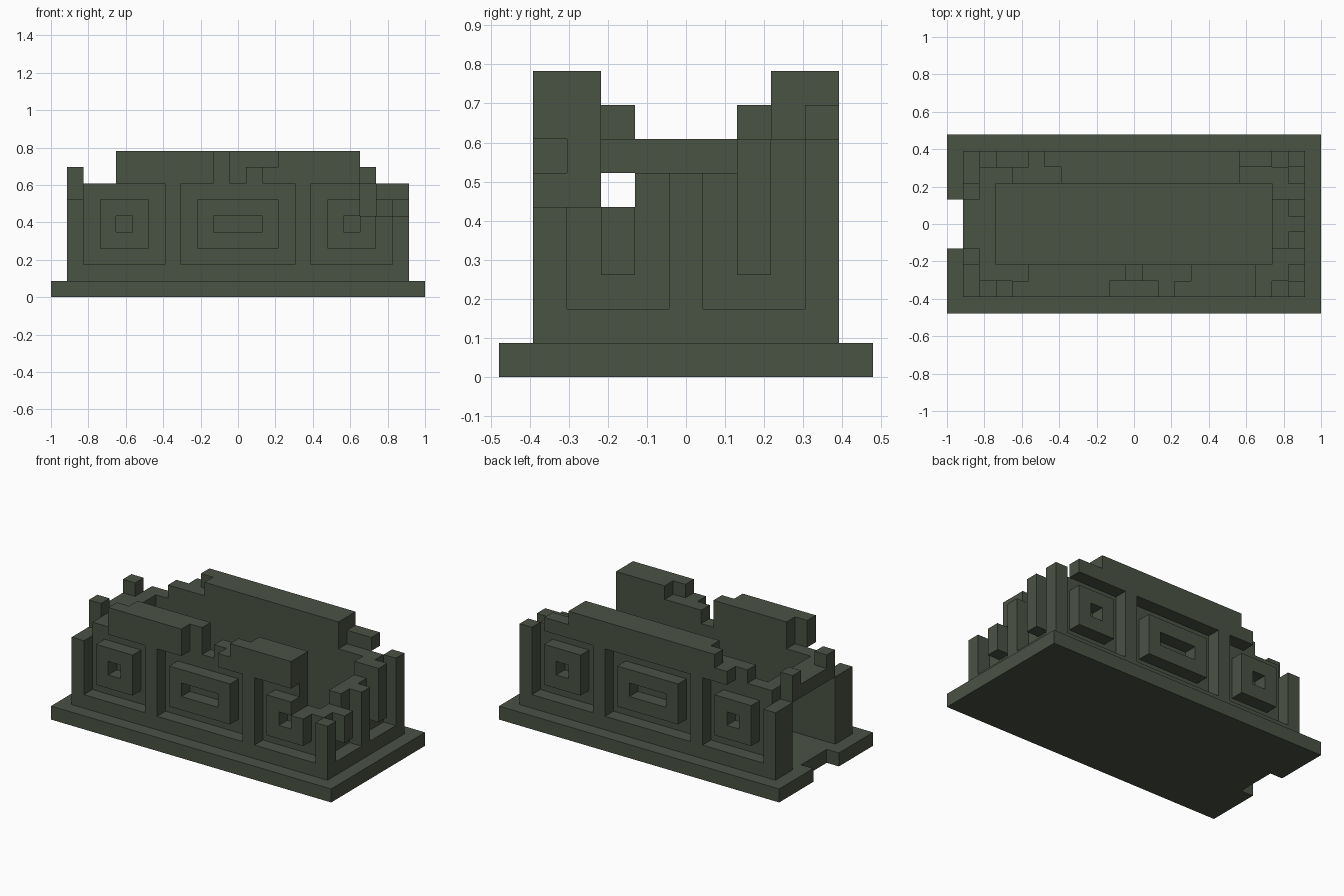
import bpy
import bmesh

cube = bpy.data.objects.get("Cube")
if cube:
    bpy.data.objects.remove(cube, do_unlink=True)

U = 2 / 23            # one block
NX, NY = 23, 11       # footprint in blocks

stone = bpy.data.materials.new("dark mossy stone")
stone.use_nodes = True
COLOR = (0.0685, 0.0844, 0.0578, 1)
stone.diffuse_color = COLOR
bsdf = stone.node_tree.nodes["Principled BSDF"]
bsdf.inputs["Base Color"].default_value = COLOR
bsdf.inputs["Roughness"].default_value = 0.9


def box(x0, x1, y0, y1, z0, z1):
    """Set of block cells filling a box."""
    return {(x, y, z) for x in range(x0, x1) for y in range(y0, y1) for z in range(z0, z1)}


def columns(y, runs):
    """Cells of one wall layer, from runs of (start x, end x, top)."""
    cells = set()
    for x0, x1, top in runs:
        cells |= box(x0, x1, y, y + 1, 1, top)
    return cells


def carve_panels(cells, y):
    """Cut the three framed recesses, each keeping a raised block with a hole."""
    for x0, x1 in ((2, 7), (8, 15), (16, 21)):
        recess = box(x0, x1, y, y + 1, 2, 7)
        raised = box(x0 + 1, x1 - 1, y, y + 1, 3, 6)
        hole = box(x0 + 2, x1 - 2, y, y + 1, 4, 5)
        cells = cells - (recess - (raised - hole))
    return cells


SIDES = {  # direction: corners of that face of a unit cell
    (1, 0, 0): ((1, 0, 0), (1, 1, 0), (1, 1, 1), (1, 0, 1)),
    (-1, 0, 0): ((0, 0, 0), (0, 0, 1), (0, 1, 1), (0, 1, 0)),
    (0, 1, 0): ((0, 1, 0), (0, 1, 1), (1, 1, 1), (1, 1, 0)),
    (0, -1, 0): ((0, 0, 0), (1, 0, 0), (1, 0, 1), (0, 0, 1)),
    (0, 0, 1): ((0, 0, 1), (1, 0, 1), (1, 1, 1), (0, 1, 1)),
    (0, 0, -1): ((0, 0, 0), (0, 1, 0), (1, 1, 0), (1, 0, 0)),
}


def build(name, cells):
    """Skin the outside of a set of cells as one object."""
    bm = bmesh.new()
    verts = {}
    for c in sorted(cells):
        for d, corners in SIDES.items():
            if tuple(a + b for a, b in zip(c, d)) in cells:
                continue
            face = []
            for k in corners:
                p = tuple(a + b for a, b in zip(c, k))
                if p not in verts:
                    verts[p] = bm.verts.new(((p[0] - NX / 2) * U, (p[1] - NY / 2) * U, p[2] * U))
                face.append(verts[p])
            bm.faces.new(face)
    mesh = bpy.data.meshes.new(name)
    bm.to_mesh(mesh)
    bm.free()
    mesh.materials.append(stone)
    bpy.context.collection.objects.link(bpy.data.objects.new(name, mesh))


# Base slab with a doorstep notch
build("base_slab", box(0, 23, 0, 11, 0, 1) - box(0, 1, 4, 7, 0, 1))

# Front wall: panelled outer layer and plain inner layer, crumbling tops
outer = columns(1, [(1, 2, 6), (2, 4, 6), (4, 10, 9), (10, 13, 7), (13, 14, 8),
                    (14, 19, 9), (19, 22, 5)])
inner = columns(2, [(1, 2, 6), (2, 5, 7), (5, 11, 9), (11, 12, 7), (12, 15, 8),
                    (15, 19, 9), (19, 21, 5)])
build("front_wall", carve_panels(outer, 1) | inner)

# Back wall
outer = columns(9, [(1, 2, 6), (2, 5, 6), (5, 6, 8), (6, 18, 9), (18, 20, 8), (20, 22, 7)])
inner = columns(8, [(1, 2, 6), (2, 4, 7), (4, 7, 8), (7, 18, 9), (18, 21, 7)])
build("back_wall", carve_panels(outer, 9) | inner)

# Right end wall: inner layer, sill, middle pillar and raised ribs in the recesses
end = box(20, 21, 3, 4, 1, 5) | box(20, 21, 4, 7, 1, 6) | box(20, 21, 7, 8, 1, 7)
end |= box(21, 22, 2, 9, 1, 2) | box(21, 22, 5, 6, 1, 6)
end |= box(21, 22, 3, 4, 3, 5) | box(21, 22, 7, 8, 3, 7)
build("right_end_wall", end)

# Left end: lintel over the doorway with two upright stubs
build("door_lintel", box(1, 3, 3, 8, 6, 7) | box(1, 2, 3, 4, 7, 8) | box(1, 2, 7, 8, 7, 8))
